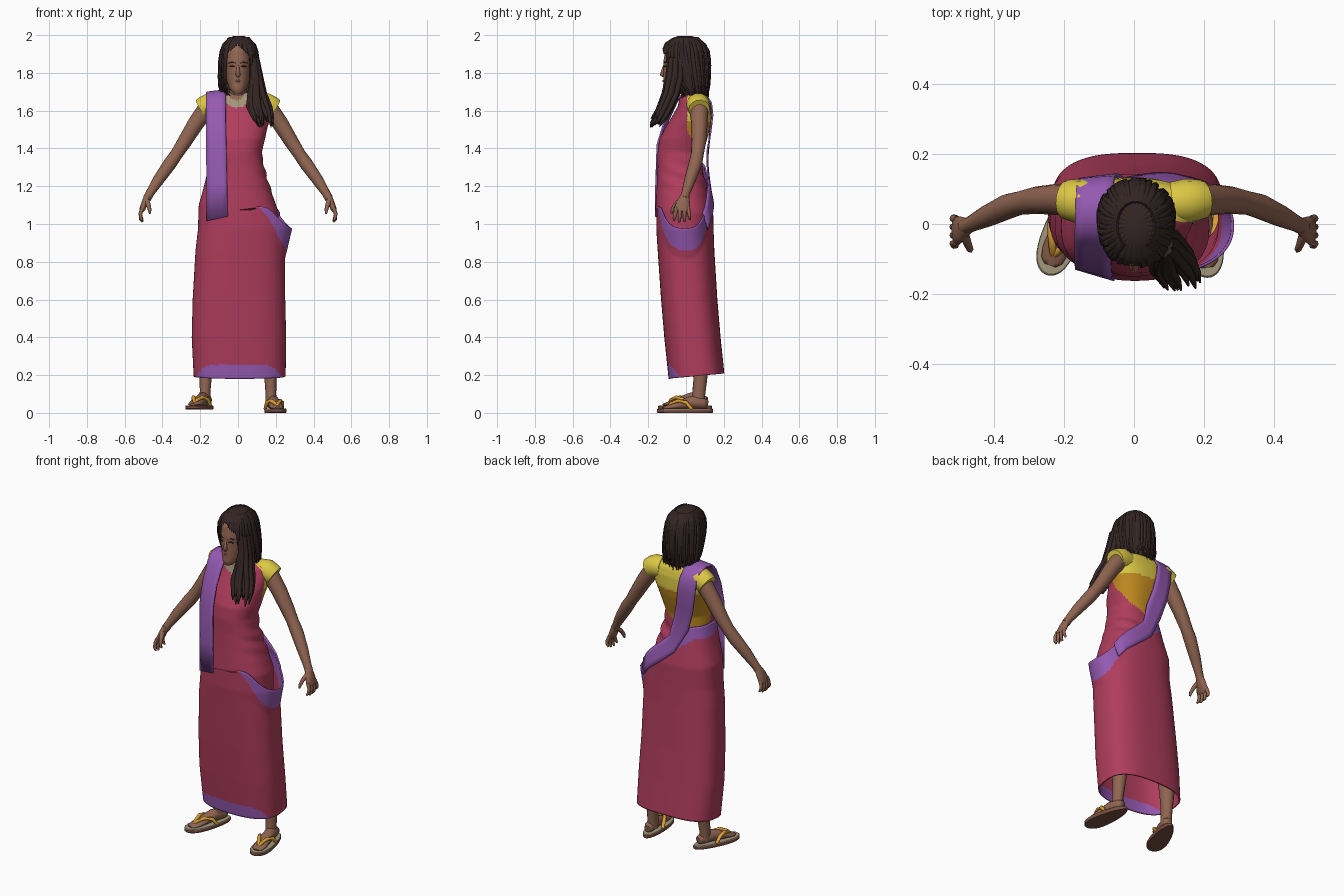
import bpy, bmesh, math, random
from mathutils import Vector
random.seed(4)


def material(name, *rgb):
    m = bpy.data.materials.new(name)
    m.diffuse_color = (*rgb, 1)
    return m


CRIMSON = material("crimson cloth", .43, .046, .11)
PURPLE = material("purple border", .30, .10, .44)
YELLOW = material("yellow blouse", .72, .58, .06)
OCHRE = material("ochre blouse", .54, .26, .015)
SKIN = material("brown skin", .28, .13, .083)
HAIR = material("dark hair", .034, .019, .018)
BEIGE = material("beige", .37, .31, .20)
SOLE = material("brown sole", .19, .075, .05)
STRAP = material("golden strap", .70, .35, .035)


def build(name, rings, mats, rule=None, caps=True, closed=True, angle=50):
    """Skin a list of rings; rule(centre, u, v) picks the material of a face."""
    bm = bmesh.new()
    vs = [[bm.verts.new(p) for p in r] for r in rings]
    n, m = len(rings[0]), len(rings)
    for i in range(m - 1):
        for j in range(n if closed else n - 1):
            k = (j + 1) % n
            f = bm.faces.new((vs[i][j], vs[i][k], vs[i + 1][k], vs[i + 1][j]))
            if rule:
                f.material_index = rule(f.calc_center_median(), (j + 1) / n, (i + .5) / (m - 1))
    if caps and closed:
        bm.faces.new(vs[0])
        bm.faces.new(vs[-1])
    bmesh.ops.recalc_face_normals(bm, faces=bm.faces)
    me = bpy.data.meshes.new(name)
    bm.to_mesh(me)
    bm.free()
    for mt in mats:
        me.materials.append(mt)
    me.polygons.foreach_set("use_smooth", [True] * len(me.polygons))
    me.set_sharp_from_angle(angle=math.radians(angle))
    ob = bpy.data.objects.new(name, me)
    bpy.context.collection.objects.link(ob)
    return ob


def interp(tab, x):
    """Linear lookup in rows sorted by first column."""
    if x <= tab[0][0]:
        return tab[0][1:]
    for a, b in zip(tab, tab[1:]):
        if x <= b[0]:
            t = (x - a[0]) / (b[0] - a[0])
            return [p + (q - p) * t for p, q in zip(a[1:], b[1:])]
    return tab[-1][1:]


def section(tab, th, z, n=2.3, off=0):
    """Point on a body whose rows are (z, left, right, front, back)."""
    xl, xr, yf, yb = interp(tab, z)
    c, s = math.cos(th), math.sin(th)
    r = (abs(c) ** n + abs(s) ** n) ** (-1 / n)
    return Vector(((xl + xr) / 2 + ((xr - xl) / 2 + off) * r * c,
                   (yf + yb) / 2 + ((yb - yf) / 2 + off) * r * s, z))


def tube(name, pts, mat, ref=(0, 1, 0), n=14):
    """Tube through (x, y, z, ra, rb) points, ra measured along ref."""
    P = [Vector(p[:3]) for p in pts]
    rings = []
    for i, p in enumerate(pts):
        t = (P[min(i + 1, len(P) - 1)] - P[max(i - 1, 0)]).normalized()
        a = Vector(ref)
        a = (a - t * a.dot(t)).normalized()
        b = t.cross(a)
        rings.append([P[i] + a * p[3] * math.cos(k * math.tau / n) + b * p[-1] * math.sin(k * math.tau / n)
                      for k in range(n)])
    return build(name, rings, [mat], angle=70)


def angles(n):
    return [math.tau * (j + .5) / n for j in range(n)]


def deg(u):
    """Angle in degrees from -90 (front) through 0 (right), 90 (back), 180 (left)."""
    return (u * 360 + 90) % 360 - 90


# torso: draped wrap over a blouse, neckline and necklace painted by rule
TORSO = [(1.06, -.20, .215, -.163, .135), (1.2, -.165, .168, -.155, .11), (1.3, -.138, .138, -.15, .085),
         (1.38, -.128, .126, -.15, .092), (1.45, -.142, .143, -.14, .112), (1.5, -.152, .153, -.115, .125),
         (1.55, -.168, .168, -.085, .133), (1.62, -.18, .18, -.045, .13), (1.66, -.165, .165, -.035, .12),
         (1.68, -.12, .12, -.02, .11), (1.697, -.06, .06, 0, .09)]
WRAP_TOP = [(-90, 1.75), (-40, 1.73), (0, 1.5), (50, 1.38), (90, 1.33), (130, 1.29), (180, 1.32), (230, 1.55), (250, 1.75)]


def torso_rule(p, u, v):
    q = ((p.x + .008) / .075) ** 2 + ((p.z - 1.70) / .085) ** 2
    if p.y < .03 and q < 1:
        return 3 if q < .3 else 4
    if p.z < interp(WRAP_TOP, deg(u))[0]:
        return 0
    return 1 if p.z > 1.54 else 2


N = 140
rings = []
for i in range(81):
    ring = []
    for th in angles(N):
        z0 = 1.075 + .025 * math.cos(th) - .2 * max(0, math.cos(th - .5))
        z = z0 + (1.697 - z0) * i / 80
        fold = .006 * math.sin(z * 75 + 3 * th) * max(0, math.cos(th - .6)) * max(0, 1 - abs(z - 1.25) / .14)
        ring.append(section(TORSO, th, z, 2.3, fold))
    rings.append(ring)
build("torso_wrap", rings, [CRIMSON, YELLOW, OCHRE, SKIN, BEIGE], torso_rule)

# long skirt with slanted purple top border, flared side pouch and front hem border
SKIRT = [(.18, -.234, .252, -.092, .206), (.4, -.245, .255, -.115, .183), (.6, -.24, .25, -.132, .166),
         (.86, -.225, .248, -.15, .15), (.97, -.212, .245, -.157, .146), (1.1, -.208, .225, -.155, .143),
         (1.2, -.18, .185, -.155, .123), (1.33, -.150, .150, -.15, .100)]
TOP = [(-90, 1.08, 0), (-64, 1.095, 0), (-50, 1.085, .07), (-38, 1.03, .1), (-28, 1.0, .11), (-16, .982, .115), (0, .974, .115),
       (16, .982, .115), (28, 1.01, .115), (38, 1.06, .11), (50, 1.13, .11), (75, 1.22, .11), (100, 1.30, .1), (130, 1.33, .07),
       (200, 1.33, .06), (225, 1.29, 0), (250, 1.12, 0), (270, 1.08, 0)]


def skirt_rule(p, u, v):
    top, w = interp(TOP, deg(u))
    hem = .254 - 1.2 * max(0, abs(p.x) - .15) ** 1.3 - .5 * max(0, p.y + .06)
    return int(top - p.z < w or (p.y < .03 and p.z < hem))


rings = []
for i in range(101):
    ring = []
    for th in angles(N):
        d = deg(th / math.tau)
        top = sum(interp(TOP, d + e)[0] for e in (-5, 0, 5)) / 3
        z0 = .195 + .015 * math.sin(th)
        z = z0 + (top - z0) * i / 100
        flare = .042 * math.exp(-(d / 38) ** 2) * max(0, 1 - (top - z) / .16)
        ring.append(section(SKIRT, th, z, 2.8 - .3 * min(1, z), flare))
    rings.append(ring)
skirt = build("skirt", rings, [CRIMSON, PURPLE], skirt_rule, caps=False)
mod = skirt.modifiers.new("thickness", 'SOLIDIFY')
mod.thickness = .008

# purple sash: centre and half-width vector, front end over the shoulder, then merging into the skirt border
SASH = [(-.11, -.143, 1.028, .055, -.016, .012), (-.112, -.143, 1.2, .054, -.016, .005), (-.115, -.138, 1.42, .053, -.014, 0),
        (-.117, -.102, 1.55, .052, -.01, 0), (-.117, -.05, 1.65, .052, -.004, 0), (-.117, -.015, 1.69, .052, 0, .004),
        (-.115, .04, 1.703, .052, 0, .006), (-.113, .1, 1.685, .052, 0, .005), (-.107, .13, 1.635, .052, .004, .006),
        (-.097, .135, 1.56, .052, .006, .015), (-.08, .126, 1.46, .05, .004, .024), (-.047, .112, 1.35, .046, 0, .034)]
rings = []
for x, y, z, a, b, c in SASH:
    p, w = Vector((x, y, z)), Vector((a, b, c))
    rings.append([p + w * k / 2 for k in range(-2, 3)])
for d in (88, 78, 68, 58, 48, 38):
    top, th = interp(TOP, d)[0], math.radians(d)
    tilt = math.radians(7 if d > 50 else 5)
    rings.append([section(SKIRT, th - tilt * k / 2, top - .045 + .045 * k / 2, 2.5, .004 + .03 * math.exp(-(d / 38) ** 2))
                  for k in range(-2, 3)])
sash = build("shoulder_sash", rings, [PURPLE], closed=False)
mod = sash.modifiers.new("thickness", 'SOLIDIFY')
mod.thickness, mod.offset = .008, 0

# arms, sleeves and hands, mirrored
ARM = [(.16, .07, 1.62, .048), (.225, .07, 1.53, .044), (.28, .068, 1.44, .039), (.325, .06, 1.37, .034),
       (.36, .05, 1.32, .036), (.42, .022, 1.235, .031), (.465, 0, 1.165, .023), (.482, -.008, 1.135, .023)]
for s, side in ((1, "right"), (-1, "left")):
    def m(pts):
        return [(s * p[0], *p[1:]) for p in pts]
    tube(side + "_arm", m(ARM), SKIN)
    tube(side + "_sleeve", m([(.11, .06, 1.63, .06), (.15, .065, 1.63, .064), (.178, .068, 1.618, .06), (.195, .07, 1.608, .056)]), YELLOW)
    tube(side + "_palm", m([(.476, -.006, 1.15, .023, .02), (.492, -.014, 1.115, .036, .018), (.506, -.02, 1.08, .042, .016),
                            (.512, -.022, 1.065, .036, .01)]), SKIN)
    for k in range(4):
        y = -.052 + k * .021
        drop = (.0, .008, .005, -.006)[k]
        tube(side + "_finger", m([(.506, y, 1.085, .011), (.517, y - .004 + k * .003, 1.055, .010),
                                  (.514, y - .01 + k * .006, 1.032 - drop, .009), (.505, y - .012 + k * .007, 1.018 - drop, .005)]), SKIN, n=8)
    tube(side + "_thumb", m([(.485, -.03, 1.125, .015), (.474, -.058, 1.10, .012), (.468, -.072, 1.075, .010), (.466, -.077, 1.055, .005)]), SKIN, n=8)

# head, neck and face details
HEAD = [(1.69, -.022, .022, -.113, -.06), (1.71, -.042, .042, -.122, 0), (1.75, -.058, .058, -.12, .05), (1.8, -.068, .068, -.12, .085),
        (1.86, -.073, .073, -.12, .1), (1.92, -.07, .07, -.11, .1), (1.965, -.045, .045, -.07, .07)]
build("head", [[section(HEAD, th, 1.69 + .275 * i / 24, 2.1) for th in angles(40)] for i in range(25)], [SKIN])
tube("neck", [(0, .045, 1.61, .05), (0, .03, 1.68, .046), (0, .005, 1.76, .046)], SKIN)
tube("nose", [(0, -.114, 1.842, .006), (0, -.122, 1.81, .010), (0, -.124, 1.79, .014), (0, -.116, 1.782, .008)], SKIN, n=10)
tube("lips", [(-.024, -.108, 1.757, .004), (0, -.119, 1.757, .007), (.024, -.108, 1.757, .004)], SOLE, n=8)
for s in (-1, 1):
    tube("eye", [(s * .016, -.116, 1.833, .003), (s * .03, -.111, 1.836, .005), (s * .045, -.102, 1.833, .003)], HAIR, n=8)
    tube("eyebrow", [(s * .014, -.117, 1.852, .002), (s * .032, -.112, 1.857, .003), (s * .05, -.1, 1.852, .002)], HAIR, n=6)

# hair shell with a face opening
MANE = [(1.65, -.06, .08, .02, .085), (1.68, -.085, .105, -.03, .112), (1.74, -.1, .113, -.07, .122), (1.8, -.1, .113, -.1, .126),
        (1.86, -.098, .108, -.125, .126), (1.92, -.09, .1, -.128, .118), (1.96, -.073, .085, -.108, .095),
        (1.985, -.045, .055, -.07, .06), (1.995, -.02, .03, -.04, .03)]
rings = [[section(MANE, th, 1.65 + .345 * i / 40, 2.1, .003 * math.sin(26 * th)) for th in angles(120)] for i in range(41)]
hair = build("hair_shell", rings, [HAIR])
bm = bmesh.new()
bm.from_mesh(hair.data)
gone = []
for f in bm.faces:
    c = f.calc_center_median()
    if c.z < 1.651 or c.y < -.02 and abs(c.x + .004) < min(.066, 1.1 * (1.95 - c.z)):
        gone.append(f)
bmesh.ops.delete(bm, geom=gone, context='FACES')
bm.to_mesh(hair.data)
bm.free()

# loose strands hanging over the shell
for k in range(44):
    d = -46 + k * 272 / 43
    th, end, wob = math.radians(d), random.uniform(1.64, 1.71), random.uniform(-.1, .1)
    pts = []
    for i in range(9):
        t = i / 8
        z = 1.985 + (end - 1.985) * t
        p = section(MANE, th + wob * math.sin(3 * t), max(z, 1.685), 2.1, .001 + .004 * t)
        pts.append((p.x, p.y, z, .010 - .007 * t * t, .006 - .004 * t * t))
    tube("hair_strand", pts, HAIR, ref=(-math.sin(th), math.cos(th), .01), n=6)

# front lock swept forward over the right shoulder
for k in range(24):
    a, b, c = (random.uniform(-1, 1) for _ in range(3))
    tube("front_lock", [(.085 + .015 * a, -.055 + .03 * b, 1.88, .013), (.098 + .02 * a, -.06 + .035 * b, 1.78, .016),
                        (.10 + .04 * a, -.08 + .035 * b, 1.69, .015), (.11 + .06 * a, -.11 + .032 * b, 1.62, .014),
                        (.125 + .057 * a, -.135 + .03 * b, 1.575 + .015 * c, .011),
                        (.135 + .055 * a, -.165 + .025 * b, 1.535 + .025 * c, .003)], HAIR, n=8)

# legs, feet and sandals
for s, side, x, lift, turn in ((1, "right", .193, 0, 8), (-1, "left", -.197, .018, -20)):
    tube(side + "_leg", [(s * .15, .07, .6, .062), (s * .168, .08, .3, .046), (s * .172, .075, .17, .036, .032),
                         (s * .174, .068, .1 + lift, .034, .029), (s * .175, .066, .04 + lift, .034, .03)], SKIN)
    parts = [tube(side + "_foot", [(0, .115, .045, .02, .022), (0, .09, .05, .03, .03), (0, .03, .055, .032, .036), (0, -.03, .043, .036, .025),
                                   (0, -.08, .032, .038, .014), (0, -.11, .028, .032, .009), (0, -.125, .026, .018, .005)], SKIN, ref=(1, 0, 0))]
    outline = []
    for th in angles(40):
        sy = math.sin(th)
        outline.append(((.053 - .012 * sy) * math.cos(th) * (1 + .15 * sy * sy), .15 * sy - .005))
    levels = [(0, .97), (.004, 1), (.018, 1), (.022, .97), (.022, .5), (.022, .02)]
    parts.append(build(side + "_sandal", [[(px * g, py * g, z) for px, py in outline] for z, g in levels],
                       [SOLE, BEIGE], lambda p, u, v: int(p.z > .0195), angle=30))
    for e in (-1, 1):
        parts.append(tube(side + "_strap", [(e * .046, .025, .02, .009), (e * .040, -.005, .056, .011), (e * .025, -.045, .064, .011),
                                            (e * .008, -.082, .05, .010), (0, -.1, .03, .006)], STRAP, n=8))
    for ob in parts:
        ob.location = (x, 0, lift)
        ob.rotation_euler = (0, 0, math.radians(turn))
